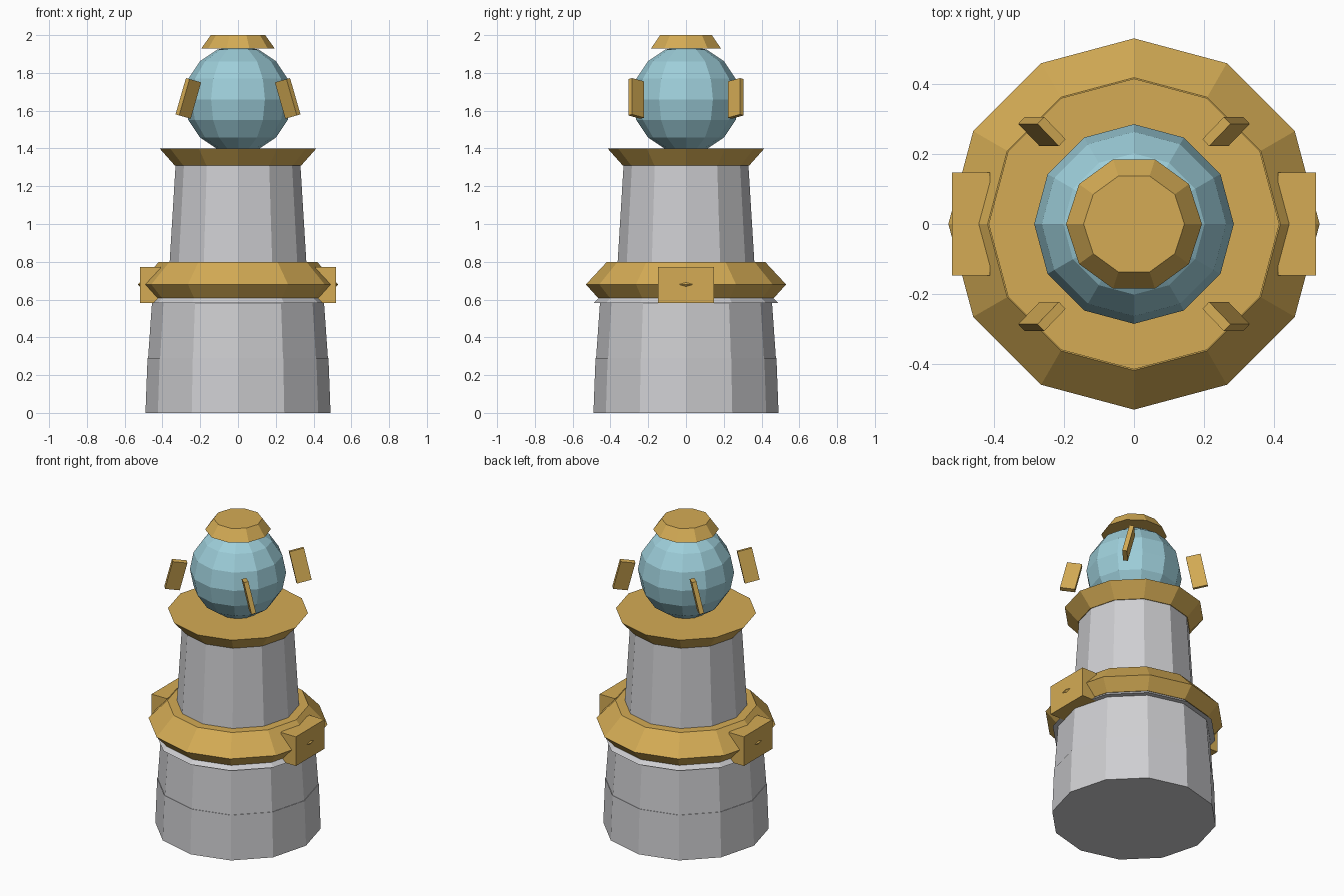
import bpy
import bmesh
from math import cos, sin, pi, radians
from mathutils import Matrix, Vector

cube = bpy.data.objects.get("Cube")
if cube:
    bpy.data.objects.remove(cube, do_unlink=True)


def make_material(name, rgb):
    mat = bpy.data.materials.new(name)
    mat.use_nodes = True
    color = (*rgb, 1.0)
    mat.diffuse_color = color
    mat.node_tree.nodes["Principled BSDF"].inputs["Base Color"].default_value = color
    return mat


stone = make_material("pale grey stone", (0.62, 0.62, 0.64))
gold = make_material("gold trim", (0.66, 0.41, 0.09))
glass = make_material("pale blue glass", (0.34, 0.62, 0.70))


def finish(name, bm, mat):
    bmesh.ops.recalc_face_normals(bm, faces=bm.faces)
    mesh = bpy.data.meshes.new(name)
    bm.to_mesh(mesh)
    bm.free()
    mesh.materials.append(mat)
    obj = bpy.data.objects.new(name, mesh)
    bpy.context.collection.objects.link(obj)
    return obj


def turned(name, profile, mat, sides=12):
    """Closed faceted solid from (radius, height) pairs, bottom to top."""
    bm = bmesh.new()
    rings = [[bm.verts.new((r * cos(2 * pi * i / sides), r * sin(2 * pi * i / sides), z))
              for i in range(sides)] for r, z in profile]
    for low, high in zip(rings, rings[1:]):
        for i in range(sides):
            j = (i + 1) % sides
            bm.faces.new((low[i], low[j], high[j], high[i]))
    bm.faces.new(rings[0][::-1])
    bm.faces.new(rings[-1])
    return finish(name, bm, mat)


def box(name, size, matrix, mat):
    bm = bmesh.new()
    bmesh.ops.create_cube(bm, size=1.0, matrix=matrix @ Matrix.Diagonal((*size, 1.0)))
    return finish(name, bm, mat)


# Stone tower
turned("base_plinth", [(0.49, 0), (0.479, 0.29)], stone)
turned("base_drum", [(0.476, 0.29), (0.455, 0.59)], stone)
turned("base_flange", [(0.487, 0.583), (0.455, 0.615)], stone)
turned("upper_tower", [(0.374, 0.60), (0.33, 1.32)], stone)

# Gold bands
turned("middle_ring", [(0.465, 0.608), (0.53, 0.68), (0.418, 0.80)], gold)
turned("top_deck", [(0.335, 1.31), (0.415, 1.40)], gold)

# Glass ball and its cap
bm = bmesh.new()
bmesh.ops.create_uvsphere(bm, u_segments=12, v_segments=8, radius=0.285,
                          matrix=Matrix.Translation((0, 0, 1.66)))
finish("glass_ball", bm, glass)
turned("ball_cap", [(0.194, 1.93), (0.144, 2.0)], gold, sides=10)

# Side blocks on the middle ring
for side, sx in (("left", 1), ("right", -1)):
    box(side + "_block", (0.109, 0.294, 0.19),
        Matrix.Translation((sx * 0.4655, 0, 0.678)), gold)

    # Slanted fins floating around the ball
    for end, sy in (("front", -1), ("back", 1)):
        turn = Matrix.Rotation(radians(45 * sx * sy), 4, "Z")
        lean = Matrix.Rotation(radians(-16 * sx), 4, "Y")
        place = Matrix.Translation(Vector((sx * 0.263, sy * 0.264, 1.665)))
        box(f"{end}_{side}_fin", (0.09, 0.028, 0.20), place @ lean @ turn, gold)
